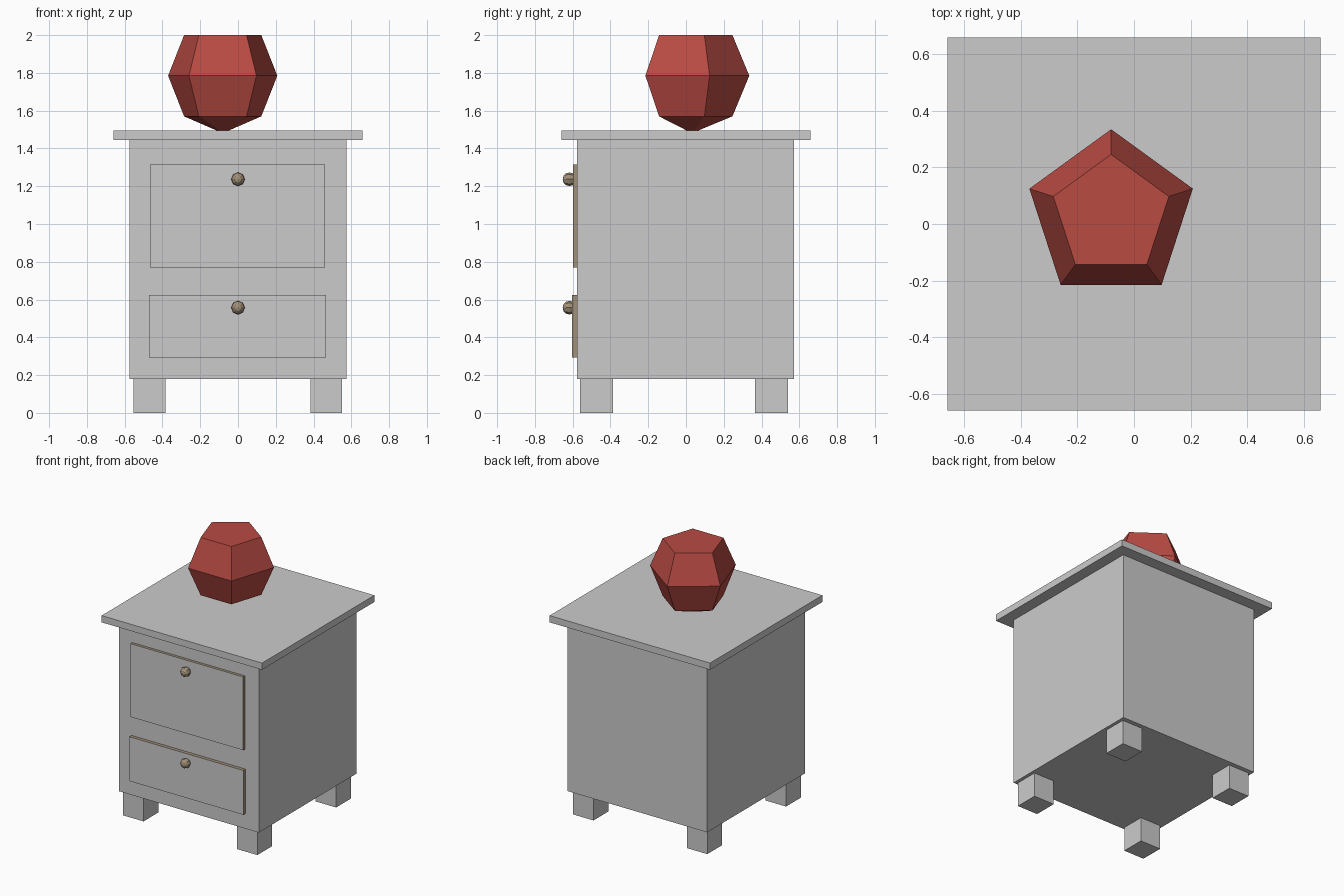
import bpy, bmesh, math
from mathutils import Matrix

if "Cube" in bpy.data.objects:
    bpy.data.objects.remove(bpy.data.objects["Cube"])


def material(name, rgb):
    m = bpy.data.materials.new(name)
    m.diffuse_color = (*rgb, 1)
    m.use_nodes = True
    m.node_tree.nodes["Principled BSDF"].inputs["Base Color"].default_value = m.diffuse_color
    return m


GREY = material("grey paint", (0.60, 0.60, 0.60))
WOOD = material("tan wood", (0.36, 0.28, 0.19))
RED = material("red glaze", (0.48, 0.07, 0.055))


def add_object(name, bm, *mats):
    me = bpy.data.meshes.new(name)
    bm.to_mesh(me)
    bm.free()
    for m in mats:
        me.materials.append(m)
    ob = bpy.data.objects.new(name, me)
    bpy.context.collection.objects.link(ob)
    return ob


def box(name, x, y, z, *mats):
    bm = bmesh.new()
    bmesh.ops.create_cube(bm, size=1)
    for v in bm.verts:
        v.co = [r[0] + (c + 0.5) * (r[1] - r[0]) for c, r in zip(v.co, (x, y, z))]
    if len(mats) > 1:  # second colour on every side but the front
        bm.normal_update()
        for f in bm.faces:
            f.material_index = 0 if f.normal.y < -0.5 else 1
    return add_object(name, bm, *mats)


# Cabinet and top
box("cabinet_body", (-0.575, 0.575), (-0.577, 0.573), (0.18, 1.445), GREY)
box("table_top", (-0.66, 0.66), (-0.66, 0.66), (1.445, 1.495), GREY)

# Legs
for sx, x in (("left", (-0.553, -0.385)), ("right", (0.383, 0.551))):
    for sy, y in (("front", (-0.56, -0.386)), ("back", (0.366, 0.54))):
        box(f"{sy}_{sx}_leg", x, y, (0, 0.18), GREY)

# Drawer fronts: grey face, bare wood edges
box("upper_drawer", (-0.465, 0.461), (-0.598, -0.575), (0.77, 1.315), GREY, WOOD)
box("lower_drawer", (-0.47, 0.466), (-0.603, -0.575), (0.293, 0.623), GREY, WOOD)

# Knobs
for name, z in (("upper_knob", 1.237), ("lower_knob", 0.557)):
    bm = bmesh.new()
    bmesh.ops.create_uvsphere(bm, u_segments=8, v_segments=6, radius=0.036)
    bmesh.ops.transform(bm, matrix=Matrix.Translation((0, -0.617, z))
                        @ Matrix.Rotation(math.pi / 2, 4, 'X'), verts=bm.verts)
    add_object(name, bm, WOOD)

# Five-sided vase: coarse sphere with a flat top
bm = bmesh.new()
R, rings = 0.304, []
for lat in (-45, 0, 45):
    a = math.radians(lat)
    rings.append([bm.verts.new((R * math.cos(a) * math.cos(t), R * math.cos(a) * math.sin(t), R * math.sin(a)))
                  for t in (math.pi / 2 + i * math.tau / 5 for i in range(5))])
pole = bm.verts.new((0, 0, -R))
for i in range(5):
    j = (i + 1) % 5
    bm.faces.new((rings[0][j], rings[0][i], pole))
    for lo, hi in zip(rings, rings[1:]):
        bm.faces.new((lo[i], lo[j], hi[j], hi[i]))
bm.faces.new(rings[2])
vase = add_object("vase", bm, RED)
vase.location = (-0.081, 0.031, 1.785)
